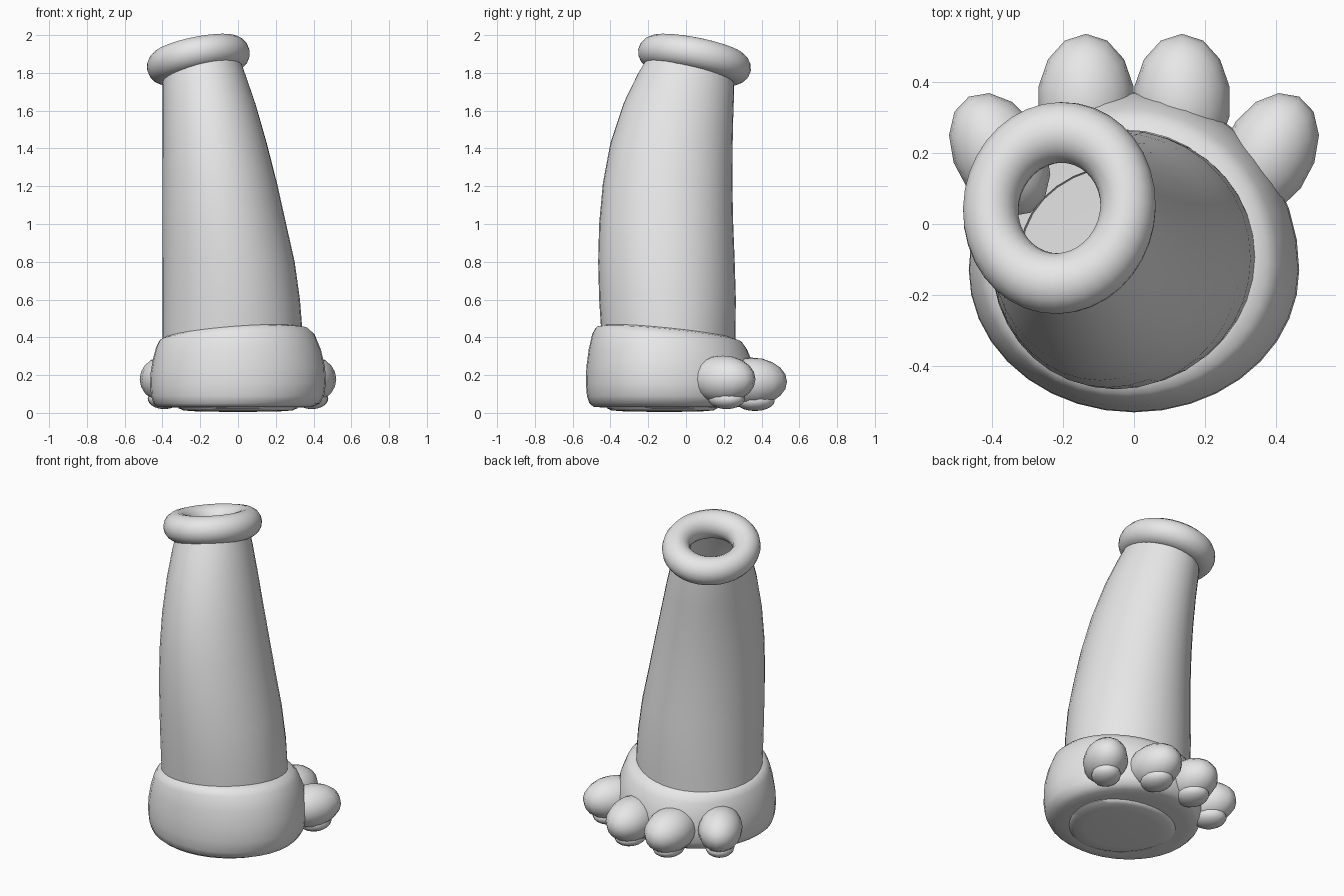
import bpy, bmesh, math
from mathutils import Matrix, Vector

cube = bpy.data.objects.get("Cube")
if cube:
    bpy.data.objects.remove(cube, do_unlink=True)

grey = bpy.data.materials.new("plain_grey")
grey.use_nodes = True
grey.diffuse_color = (0.8, 0.8, 0.8, 1)
grey.node_tree.nodes["Principled BSDF"].inputs["Base Color"].default_value = (0.8, 0.8, 0.8, 1)


def finish(name, bm):
    """Turn a bmesh into a smooth shaded grey object."""
    bmesh.ops.recalc_face_normals(bm, faces=bm.faces)
    mesh = bpy.data.meshes.new(name)
    bm.to_mesh(mesh)
    bm.free()
    mesh.materials.append(grey)
    obj = bpy.data.objects.new(name, mesh)
    bpy.context.collection.objects.link(obj)
    bpy.ops.object.select_all(action='DESELECT')
    obj.select_set(True)
    bpy.context.view_layer.objects.active = obj
    bpy.ops.object.shade_smooth_by_angle(angle=math.radians(50))
    return obj


def loft(name, rings, cap_end=False):
    """Skin a list of closed rings of points."""
    bm = bmesh.new()
    loops = [[bm.verts.new(p) for p in ring] for ring in rings]
    n = len(loops[0])
    for a, b in zip(loops, loops[1:]):
        for i in range(n):
            j = (i + 1) % n
            bm.faces.new((a[i], a[j], b[j], b[i]))
    if cap_end:
        bm.faces.new(loops[-1])
    return finish(name, bm)


def ball(name, centre, radii, turn=0):
    bm = bmesh.new()
    bmesh.ops.create_uvsphere(bm, u_segments=14, v_segments=10, radius=1)
    bm.transform(Matrix.Translation(centre) @ Matrix.Rotation(turn, 4, 'Z')
                 @ Matrix.Diagonal((*radii, 1)))
    return finish(name, bm)


SIDES = 36
angles = [2 * math.pi * i / SIDES for i in range(SIDES)]

# Leg: leaning tube, one row per ring: height, x range, y range
leg_rows = [
    (0.32, -0.40, 0.345, -0.44, 0.26),
    (0.45, -0.40, 0.34, -0.45, 0.262),
    (0.60, -0.40, 0.328, -0.46, 0.264),
    (0.80, -0.40, 0.30, -0.465, 0.258),
    (1.00, -0.40, 0.255, -0.46, 0.25),
    (1.20, -0.40, 0.207, -0.44, 0.246),
    (1.40, -0.40, 0.153, -0.40, 0.246),
    (1.60, -0.40, 0.093, -0.33, 0.25),
    (1.75, -0.40, 0.04, -0.255, 0.255),
    (1.86, -0.395, 0.0, -0.19, 0.25),
]
leg_rings = []
for z, x0, x1, y0, y1 in leg_rows:
    lean = 0.2 * max(0, (z - 1) / 0.86)
    ring = []
    for a in angles:
        dx, dy = (x1 - x0) / 2 * math.cos(a), (y1 - y0) / 2 * math.sin(a)
        ring.append(((x0 + x1) / 2 + dx, (y0 + y1) / 2 + dy, z + lean * (dx - dy)))
    leg_rings.append(ring)
loft("leg", leg_rings)

# Rolled cuff around the open top
bpy.ops.mesh.primitive_torus_add(major_segments=36, minor_segments=16,
                                 major_radius=0.197, minor_radius=0.079)
cuff = bpy.context.object
cuff.name = "top_cuff"
tilt = Vector((0, 0, 1)).rotation_difference(Vector((-0.2, 0.2, 1))).to_matrix().to_4x4()
cuff.data.transform(Matrix.Translation((-0.21, 0.045, 1.868)) @ tilt
                    @ Matrix.Diagonal((1, 1.1, 1.06, 1)))
cuff.data.materials.append(grey)
bpy.ops.object.shade_smooth_by_angle()

# Paw: blend from the leg outline to the wider foot outline, then under
paw_profile = [(0.0, 0.415), (0.3, 0.405), (0.55, 0.37), (0.8, 0.30), (0.97, 0.22),
               (1.0, 0.15), (0.93, 0.09), (0.75, 0.05), (0.45, 0.032), (-0.3, 0.028)]
paw_rings = []
for blend, z in paw_profile:
    slant = min(1, max(0, (z - 0.12) / 0.25))
    ring = []
    for a in angles:
        c, s = math.cos(a), math.sin(a)
        inner = Vector((-0.03 + 0.365 * c, -0.095 + 0.36 * s))
        outer = Vector((0.465 * c, -0.13 + (0.50 if s > 0 else 0.40) * s))
        p = inner.lerp(outer, blend)
        ring.append((p.x, p.y, z + slant * (0.08 * p.x - 0.1 * p.y)))
    paw_rings.append(ring)
loft("paw", paw_rings, cap_end=True)

# Sole pad: rounded plate, flatter towards the toes
pad_rings = []
for r, z in [(0.32, 0.045), (0.315, 0.025), (0.29, 0.013), (0.22, 0.008), (0.1, 0.006)]:
    ring = []
    for a in angles:
        c, s = math.cos(a), math.sin(a)
        ring.append((r * c * (1 + 0.08 * s), -0.11 + r * s * (0.88 if s > 0 else 0.98), z))
    pad_rings.append(ring)
loft("sole_pad", pad_rings, cap_end=True)

# Toes with small pads below, mirrored left and right
for side, label in ((1, "left"), (-1, "right")):
    ball(label + "_inner_toe", (side * 0.135, 0.345, 0.165), (0.137, 0.19, 0.128))
    ball(label + "_inner_toe_pad", (side * 0.135, 0.365, 0.065), (0.09, 0.105, 0.055))
    turn = -side * math.radians(28)
    ball(label + "_outer_toe", (side * 0.378, 0.195, 0.178), (0.128, 0.185, 0.125), turn)
    ball(label + "_outer_toe_pad", (side * 0.39, 0.215, 0.075), (0.085, 0.10, 0.055), turn)
